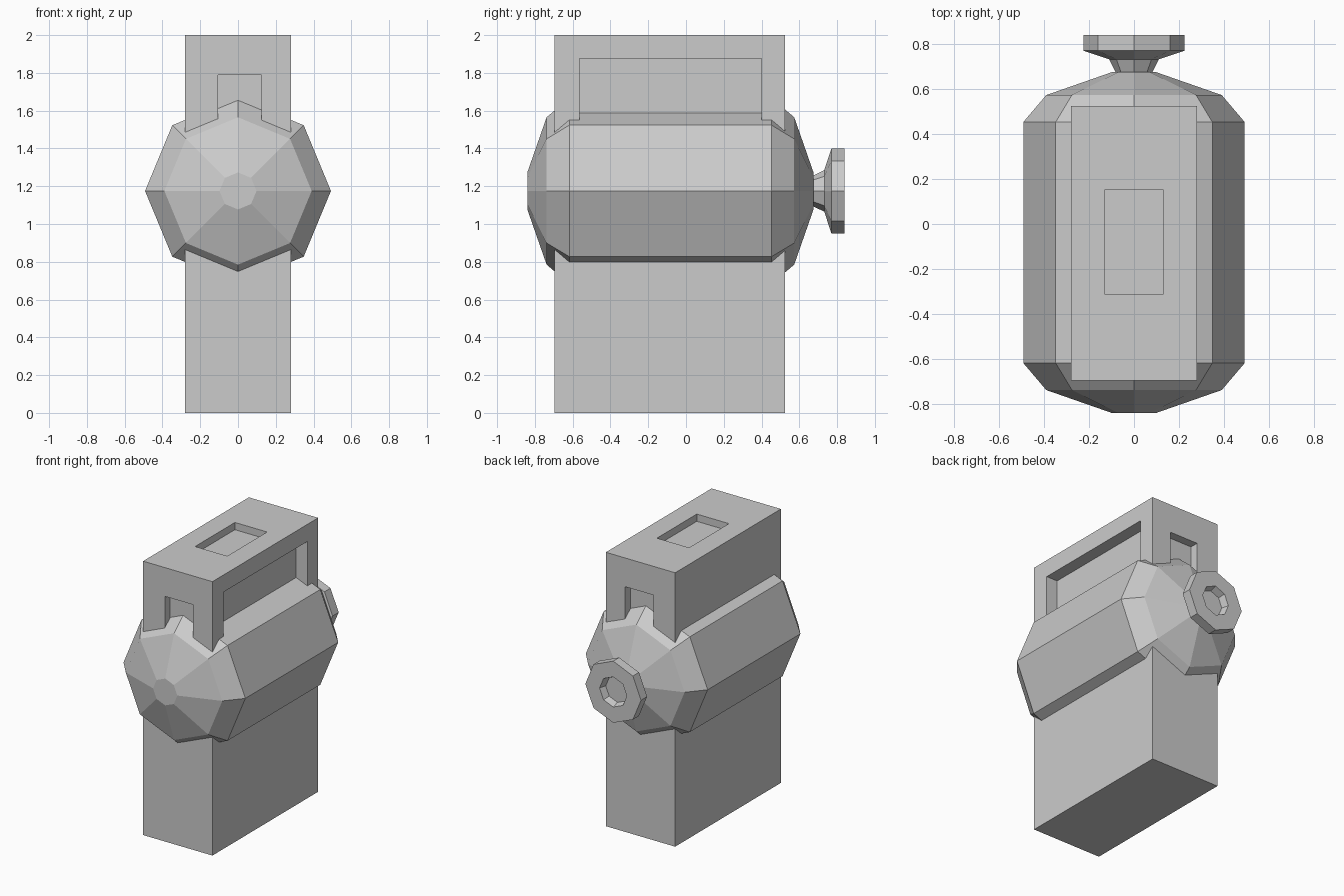
import bpy, bmesh
from math import cos, sin, pi

if "Cube" in bpy.data.objects:
    bpy.data.objects.remove(bpy.data.objects["Cube"])

AXIS_Z = 1.175  # height of the barrel axis


def mesh_object(name, bm):
    bmesh.ops.recalc_face_normals(bm, faces=bm.faces)
    me = bpy.data.meshes.new(name)
    bm.to_mesh(me)
    bm.free()
    ob = bpy.data.objects.new(name, me)
    bpy.context.collection.objects.link(ob)
    return ob


def box(name, x, y, z):
    bm = bmesh.new()
    bmesh.ops.create_cube(bm, size=1)
    for v in bm.verts:
        for i, (lo, hi) in enumerate((x, y, z)):
            v.co[i] = lo if v.co[i] < 0 else hi
    return mesh_object(name, bm)


def lathe(name, profile, sides=8):
    """Revolve (y, radius) points around the barrel axis and cap both ends."""
    bm = bmesh.new()
    rings = [[bm.verts.new((r * cos(2 * pi * i / sides), y,
                            AXIS_Z + r * sin(2 * pi * i / sides)))
              for i in range(sides)] for y, r in profile]
    for a, b in zip(rings, rings[1:]):
        for i in range(sides):
            j = (i + 1) % sides
            bm.faces.new((a[i], a[j], b[j], b[i]))
    bm.faces.new(rings[0])
    bm.faces.new(rings[-1])
    return mesh_object(name, bm)


# Upright block
block = box("block", (-0.28, 0.28), (-0.695, 0.525), (0, 2))

# Shallow recesses: front, back, right side and top
recesses = {
    "front_recess": ((-0.105, 0.125), (-0.9, -0.632), (1.4, 1.79)),
    "back_recess": ((-0.105, 0.125), (0.462, 0.7), (1.4, 1.79)),
    "side_recess": ((0.19, 0.4), (-0.565, 0.4), (1.4, 1.875)),
    "top_recess": ((-0.13, 0.13), (-0.31, 0.15), (1.947, 2.1)),
}
for name, spans in recesses.items():
    cutter = box(name + "_cutter", *spans)
    cutter.hide_render = True
    cutter.hide_set(True)
    cutter.display_type = 'WIRE'
    mod = block.modifiers.new(name, 'BOOLEAN')
    mod.operation = 'DIFFERENCE'
    mod.solver = 'EXACT'
    mod.object = cutter

# Apply the cuts and drop the cutters
bpy.context.view_layer.objects.active = block
block.select_set(True)
for name in recesses:
    bpy.ops.object.modifier_apply(modifier=name)
    bpy.data.objects.remove(bpy.data.objects[name + "_cutter"])

# Eight-sided barrel with domed ends
lathe("barrel", [(-0.84, 0.098), (-0.738, 0.39), (-0.618, 0.492),
                 (0.453, 0.492), (0.573, 0.39), (0.675, 0.098)])

# Knob on the back with a dished end
lathe("knob", [(0.66, 0.08), (0.675, 0.082), (0.732, 0.11), (0.77, 0.225),
               (0.84, 0.225), (0.84, 0.11), (0.79, 0.095)])
